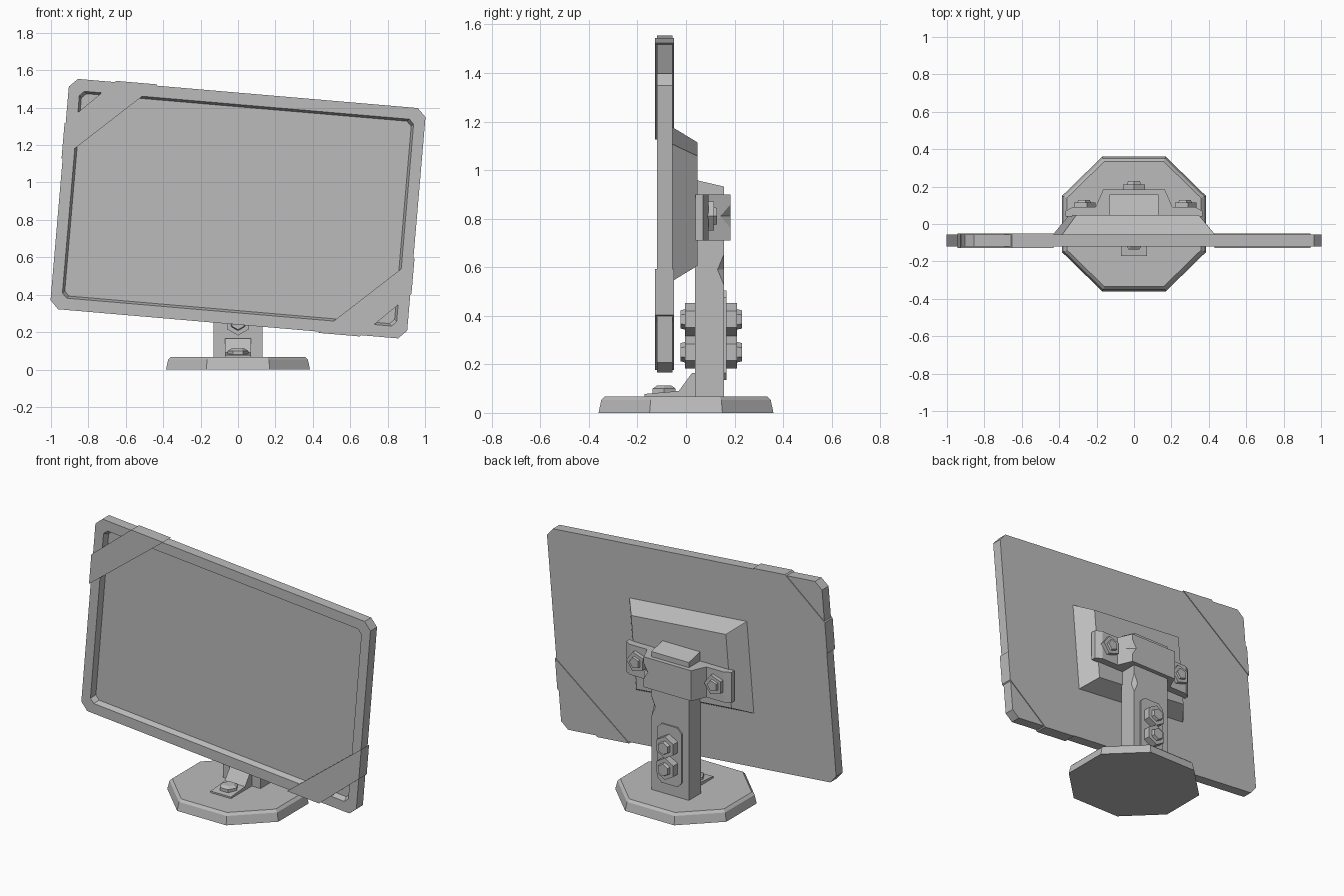
import bpy, bmesh, math
from mathutils import Vector

cube = bpy.data.objects.get("Cube")
if cube:
    bpy.data.objects.remove(cube)

GREY = (0.5, 0.5, 0.5, 1)
grey = bpy.data.materials.new("plain grey")
grey.use_nodes = True
grey.diffuse_color = GREY
grey.node_tree.nodes["Principled BSDF"].inputs["Base Color"].default_value = GREY

TILT = math.radians(4.9)
CENTRE = Vector((0, 0, 0.86))


def finish(name, bm, tilted=False):
    bmesh.ops.recalc_face_normals(bm, faces=bm.faces)
    mesh = bpy.data.meshes.new(name)
    bm.to_mesh(mesh)
    bm.free()
    mesh.materials.append(grey)
    obj = bpy.data.objects.new(name, mesh)
    bpy.context.collection.objects.link(obj)
    if tilted:
        obj.location = CENTRE
        obj.rotation_euler.y = TILT
    return obj


def loft(name, rings, tilted=False):
    """Skin equal-length rings of points and cap both ends."""
    bm = bmesh.new()
    loops = [[bm.verts.new(p) for p in ring] for ring in rings]
    for a, b in zip(loops, loops[1:]):
        for i in range(len(a)):
            j = (i + 1) % len(a)
            bm.faces.new((a[i], a[j], b[j], b[i]))
    bm.faces.new(loops[0])
    bm.faces.new(loops[-1])
    return finish(name, bm, tilted)


def box(name, x, y, z):
    return loft(name, [[(x[0], y[0], h), (x[1], y[0], h), (x[1], y[1], h), (x[0], y[1], h)]
                       for h in z])


def cut_rect(a, b, c, y):
    """Upright rectangle with cut corners."""
    quarter = [(a, b - c), (a - c, b)]
    pts = quarter + [(-u, v) for u, v in quarter[::-1]]
    pts += [(-u, -v) for u, v in pts]
    return [(u, y, v) for u, v in pts]


def bolt(name, x, z, y0, y1, r, sides, turn=0.0):
    """Bolt along y with a smaller raised head."""
    def ring(y, radius):
        return [(x + radius * math.sin(turn + math.tau * i / sides), y,
                 z + radius * math.cos(turn + math.tau * i / sides)) for i in range(sides)]
    mid = y0 + (y1 - y0) * 0.72
    return loft(name, [ring(y0, r), ring(mid, r), ring(mid, r * 0.62), ring(y1, r * 0.55)])


def dent(obj, centre, size):
    """Chip an edge with an octahedral cutter."""
    bm = bmesh.new()
    for axis in range(3):
        for sign in (-1, 1):
            p = Vector(centre)
            p[axis] += sign * size[axis]
            bm.verts.new(p)
    bmesh.ops.convex_hull(bm, input=bm.verts)
    cutter = finish("dent_cutter", bm)
    cutter.hide_render = True
    cutter.hide_viewport = False
    mod = obj.modifiers.new("dent", "BOOLEAN")
    mod.operation = "DIFFERENCE"
    mod.solver = "EXACT"
    mod.object = cutter
    bpy.context.view_layer.objects.active = obj
    bpy.ops.object.modifier_apply(modifier=mod.name)
    bpy.data.objects.remove(cutter)


# Tilted panel with a recessed screen
loft("screen_panel", [cut_rect(0.957, 0.618, 0.045, -0.055),
                      cut_rect(0.957, 0.618, 0.045, -0.12),
                      cut_rect(0.897, 0.555, 0.025, -0.12),
                      cut_rect(0.885, 0.543, 0.025, -0.085)], True)

# Diagonal straps over two opposite corners
strap = [(-0.963, 0.185), (-0.485, 0.625), (-0.707, 0.625), (-0.963, 0.375)]
for name, s in (("upper_right_strap", 1), ("lower_left_strap", -1)):
    loft(name, [[(s * u, y, s * v) for u, v in strap] for y in (-0.128, -0.05)], True)

# Tapered housing behind the panel
loft("rear_housing", [cut_rect(0.41, 0.283, 0.001, -0.056),
                      cut_rect(0.33, 0.227, 0.001, 0.047)], True)

# Mounting bracket with bent wings
half = [(0.365, 0.04), (0.365, 0.07), (0.325, 0.092), (0.205, 0.092), (0.165, 0.184)]
outline = half + [(-x, y) for x, y in half[::-1]]
bracket = loft("mount_bracket", [[(x, y, z) for x, y in outline] for z in (0.71, 0.9)])
dent(bracket, (0.185, 0.185, 0.81), (0.05, 0.045, 0.085))
for name, x in (("left_wing_bolt", 0.27), ("right_wing_bolt", -0.27)):
    bolt(name, x, 0.81, 0.085, 0.128, 0.063, 5, 0.3)

# Post with sloped cap
post = box("post", (-0.13, 0.13), (0.037, 0.157), (0.06, 0.9))
dent(post, (0.145, 0.165, 0.59), (0.05, 0.05, 0.12))
loft("post_cap", [[(x, 0.045, 0.89), (x, 0.157, 0.89), (x, 0.157, 0.932), (x, 0.045, 0.958)]
                  for x in (-0.13, 0.13)])

# Reinforcing plate on the post and its through bolts
loft("post_plate", [[(x, y, z + 0.32) for x, _, z in cut_rect(0.085, 0.185, 0.03, 0)]
                    for y in (0.15, 0.166)])
for level, z in (("upper", 0.385), ("lower", 0.25)):
    bolt(level + "_rear_bolt", 0, z, 0.16, 0.23, 0.068, 6)
    bolt(level + "_front_bolt", 0, z, 0.04, -0.022, 0.068, 6)

# Foot bracket in front of the post
foot = [(0.04, 0.06), (-0.17, 0.06), (-0.17, 0.078), (-0.03, 0.09), (0.025, 0.165), (0.04, 0.165)]
loft("foot_bracket", [[(x, y, z) for y, z in foot] for x in (-0.07, 0.07)])
loft("foot_bolt", [[(r * math.cos(math.tau * i / 6), -0.09 + r * math.sin(math.tau * i / 6), z)
                    for i in range(6)] for r, z in ((0.055, 0.07), (0.055, 0.1), (0.035, 0.112))])


# Eight-sided base
def octagon(scale, z):
    return [(scale * x, scale * y, z) for x, y in
            [(0.385, 0.15), (0.17, 0.36), (-0.17, 0.36), (-0.385, 0.15),
             (-0.385, -0.15), (-0.17, -0.36), (0.17, -0.36), (0.385, -0.15)]]


loft("base", [octagon(1, 0), octagon(0.97, 0.053), octagon(0.93, 0.068)])
